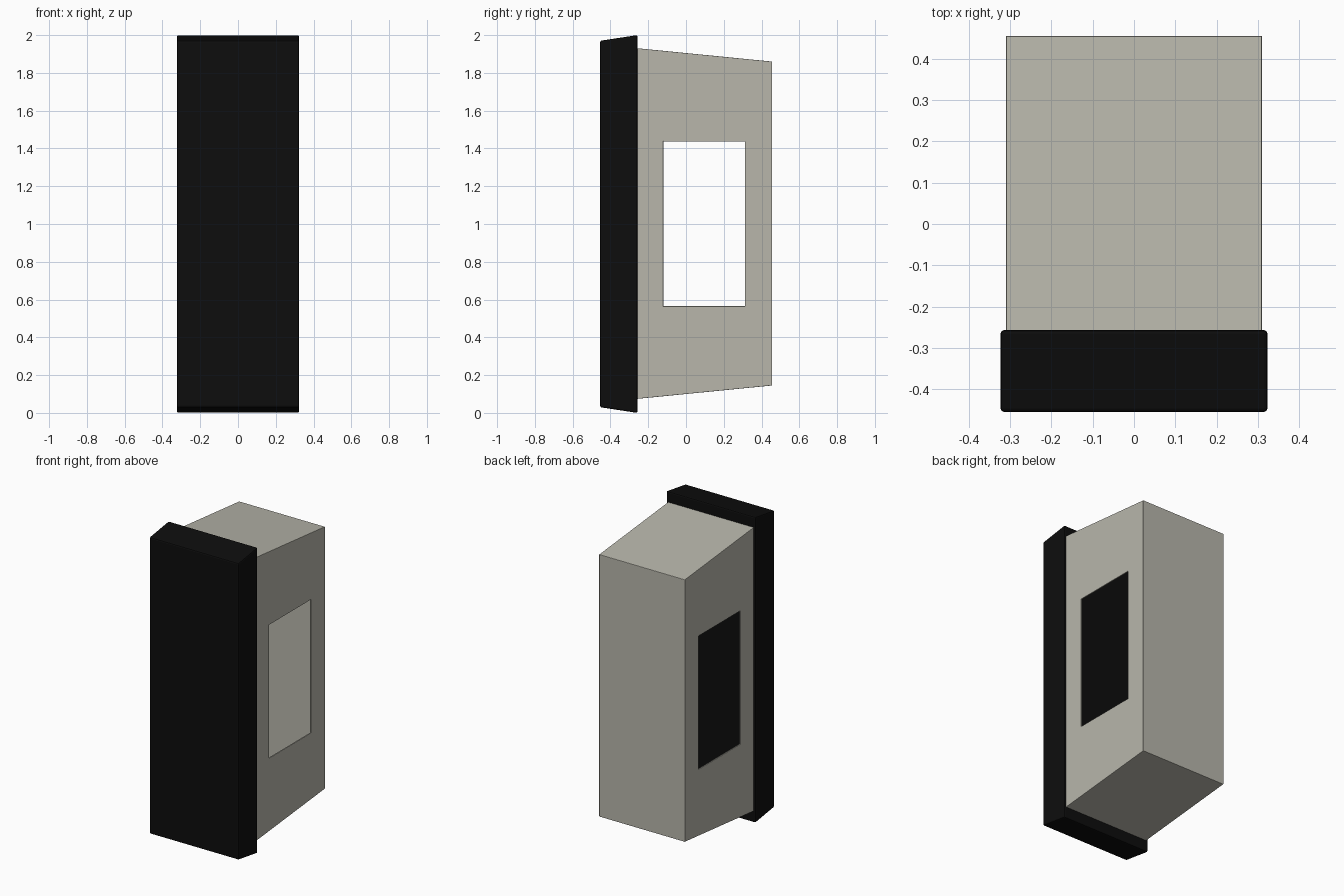
import bpy
import bmesh

cube = bpy.data.objects.get("Cube")
if cube:
    bpy.data.objects.remove(cube, do_unlink=True)


def make_material(name, color):
    mat = bpy.data.materials.new(name)
    mat.use_nodes = True
    mat.diffuse_color = color
    mat.node_tree.nodes["Principled BSDF"].inputs["Base Color"].default_value = color
    return mat


def make_object(name, bm, mat, bevel, thickness=0):
    bmesh.ops.recalc_face_normals(bm, faces=bm.faces)
    mesh = bpy.data.meshes.new(name)
    bm.to_mesh(mesh)
    bm.free()
    mesh.materials.append(mat)
    obj = bpy.data.objects.new(name, mesh)
    bpy.context.collection.objects.link(obj)
    if thickness:
        wall = obj.modifiers.new("Wall", "SOLIDIFY")
        wall.thickness = thickness
        wall.offset = -1
        wall.use_even_offset = True
    edge = obj.modifiers.new("Soft edges", "BEVEL")
    edge.width = bevel
    edge.segments = 2
    edge.limit_method = "ANGLE"
    return obj


def side_loop(bm, x, profile):
    return [bm.verts.new((x, y, z)) for y, z in profile]


def bridge(bm, a, b):
    """Join two loops of four corners; returns the quads in order."""
    return [bm.faces.new((a[i], a[(i + 1) % 4], b[(i + 1) % 4], b[i])) for i in range(4)]


black = make_material("matte black", (0.004, 0.004, 0.004, 1))
grey = make_material("warm grey", (0.48, 0.47, 0.41, 1))

# Front cover: a solid slab flaring towards its back edge
bm = bmesh.new()
profile = [(-0.455, 0.03), (-0.257, 0), (-0.257, 2), (-0.455, 1.97)]
left, right = (side_loop(bm, x, profile) for x in (0.323, -0.323))
bridge(bm, left, right)
bm.faces.new(left)
bm.faces.new(right)
make_object("front_cover", bm, black, 0.008)

# Housing: a hollow tapered shell, open to the cover, with a window in each side
bm = bmesh.new()
outline = [(-0.262, 0.074), (0.455, 0.145), (0.455, 1.86), (-0.262, 1.931)]
window = [(-0.12, 0.565), (0.312, 0.565), (0.312, 1.437), (-0.12, 1.437)]
rims = []
for x in (0.31, -0.31):
    rim = side_loop(bm, x, outline)
    bridge(bm, rim, side_loop(bm, x, window))
    rims.append(rim)
walls = bridge(bm, *rims)
bm.faces.remove(walls[3])
make_object("housing", bm, grey, 0.002, thickness=0.008)
